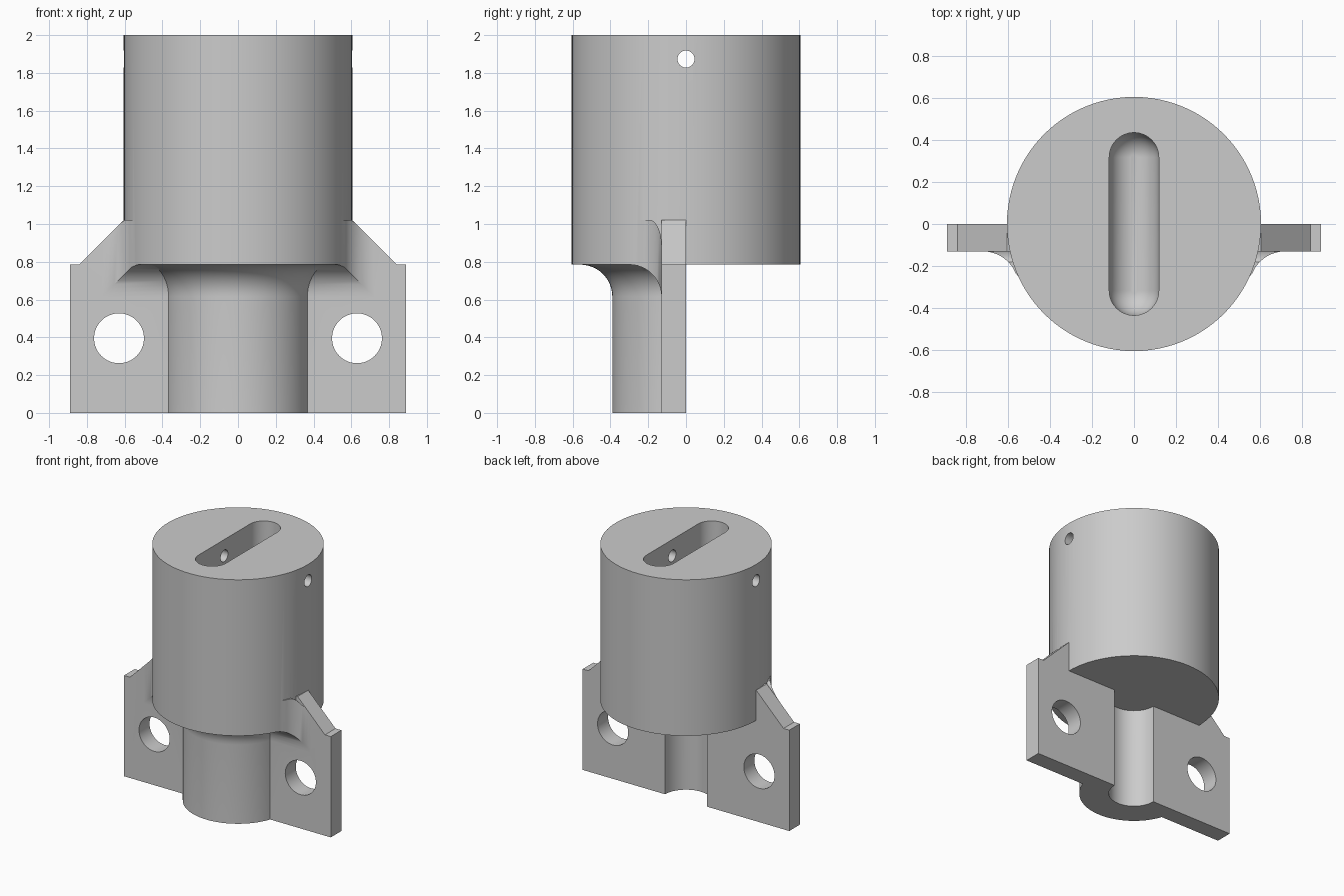
import bpy, bmesh, math
from math import sin, cos, pi, sqrt

cube = bpy.data.objects.get("Cube")
if cube:
    bpy.data.objects.remove(cube, do_unlink=True)

R, Z0, ZG = 0.605, 0.785, 1.02      # barrel radius, barrel underside, gusset top
T, F, NECK = 0.13, 0.17, 0.39       # plate thickness, fillet radius, neck radius

grey = bpy.data.materials.new("plain grey")
grey.use_nodes = True
grey.diffuse_color = (0.6, 0.6, 0.6, 1)
grey.node_tree.nodes["Principled BSDF"].inputs["Base Color"].default_value = (0.6, 0.6, 0.6, 1)


def loft(name, rings):
    """Closed solid through a stack of rings with equal point counts."""
    bm = bmesh.new()
    loops = [[bm.verts.new(p) for p in ring] for ring in rings]
    n = len(loops[0])
    for a, b in zip(loops, loops[1:]):
        for i in range(n):
            j = (i + 1) % n
            bm.faces.new((a[i], a[j], b[j], b[i]))
    bm.faces.new(loops[0])
    bm.faces.new(loops[-1])
    bmesh.ops.recalc_face_normals(bm, faces=bm.faces)
    mesh = bpy.data.meshes.new(name)
    bm.to_mesh(mesh)
    bm.free()
    mesh.materials.append(grey)
    ob = bpy.data.objects.new(name, mesh)
    bpy.context.collection.objects.link(ob)
    return ob


def circle(r, z, n=96):
    return [(r * cos(2 * pi * i / n), r * sin(2 * pi * i / n), z) for i in range(n)]


def rod(name, r, a, b, axis="z", u=0, v=0, n=64):
    """Cylinder from a to b along an axis, centred at u, v."""
    place = {"z": lambda x, y, t: (x + u, y + v, t),
             "y": lambda x, y, t: (x + u, t, y + v),
             "x": lambda x, y, t: (t, x + u, y + v)}[axis]
    return loft(name, [[place(*p) for p in circle(r, t, n)] for t in (a, b)])


def combine(target, other, operation):
    mod = target.modifiers.new("combine", "BOOLEAN")
    mod.operation, mod.solver, mod.object = operation, "EXACT", other
    bpy.context.view_layer.update()
    deps = bpy.context.evaluated_depsgraph_get()
    mesh = bpy.data.meshes.new_from_object(target.evaluated_get(deps))
    target.modifiers.clear()
    target.data = mesh
    bpy.data.objects.remove(other, do_unlink=True)


# Mounting plate with sloped gussets
half = [(0.89, 0), (0.89, Z0), (0.84, Z0), (R, ZG)]
outline = half + [(-x, z) for x, z in reversed(half)]
body = loft("mount_body", [[(x, y, z) for x, z in outline] for y in (-T, 0.03)])

# Neck flaring into the barrel underside
arc = [pi / 2 * k / 12 for k in range(13)]
flare = [circle(NECK + F * (1 - cos(a)), Z0 - F + F * sin(a)) for a in arc]
combine(body, loft("neck", [circle(NECK, 0)] + flare + [circle(NECK + F, Z0 + 0.05)]), "UNION")

# Mitred concave fillet between plate, barrel side and barrel underside
rings = []
for a in arc:
    d = F * (1 - cos(a))
    y = -T - F + F * sin(a)
    x = 0.55 + d if y > -0.24 else sqrt((R - 0.002) ** 2 - y * y)
    top = min(ZG, 1.075 - d)
    rings.append([(-x, y, top), (-x, y, Z0 - d), (x, y, Z0 - d), (x, y, top)])
rings.append([(x, -T / 2, z) for x, _, z in rings[-1]])
combine(body, loft("fillet", rings), "UNION")

# Flat back, cable groove and bolt holes
back = [(-1, 0), (1, 0), (1, 1), (-1, 1)]
combine(body, loft("back_cut", [[(x, y, z) for x, y in back] for z in (-0.2, 1.2)]), "DIFFERENCE")
combine(body, rod("groove_cut", 0.18, -0.1, 0.9), "DIFFERENCE")
for side in (-1, 1):
    combine(body, rod("bolt_cut", 0.132, -0.5, 0.2, "y", side * 0.63, 0.395), "DIFFERENCE")

# Barrel
combine(body, loft("barrel", [circle(R, Z0), circle(R, 2)]), "UNION")


# Round-bottomed slot in the top
def stadium(r, z, n=24):
    pts = []
    for s in (1, -1):
        for i in range(n + 1):
            t = pi * i / n
            pts.append((s * r * cos(t), s * (0.317 + r * sin(t)), z))
    return pts


W, ZS = 0.118, 1.45
slot = [stadium(W, 2.1)] + [stadium(W * cos(a), ZS - W * sin(a)) for a in arc[:-1]]
combine(body, loft("slot_cut", slot), "DIFFERENCE")

# Cross pin hole
combine(body, rod("pin_cut", 0.045, -1, 1, "x", 0, 1.873, 32), "DIFFERENCE")

# Smooth shading with crisp edges
bpy.ops.object.select_all(action="DESELECT")
body.select_set(True)
bpy.context.view_layer.objects.active = body
bpy.ops.object.shade_smooth_by_angle(angle=math.radians(30))
